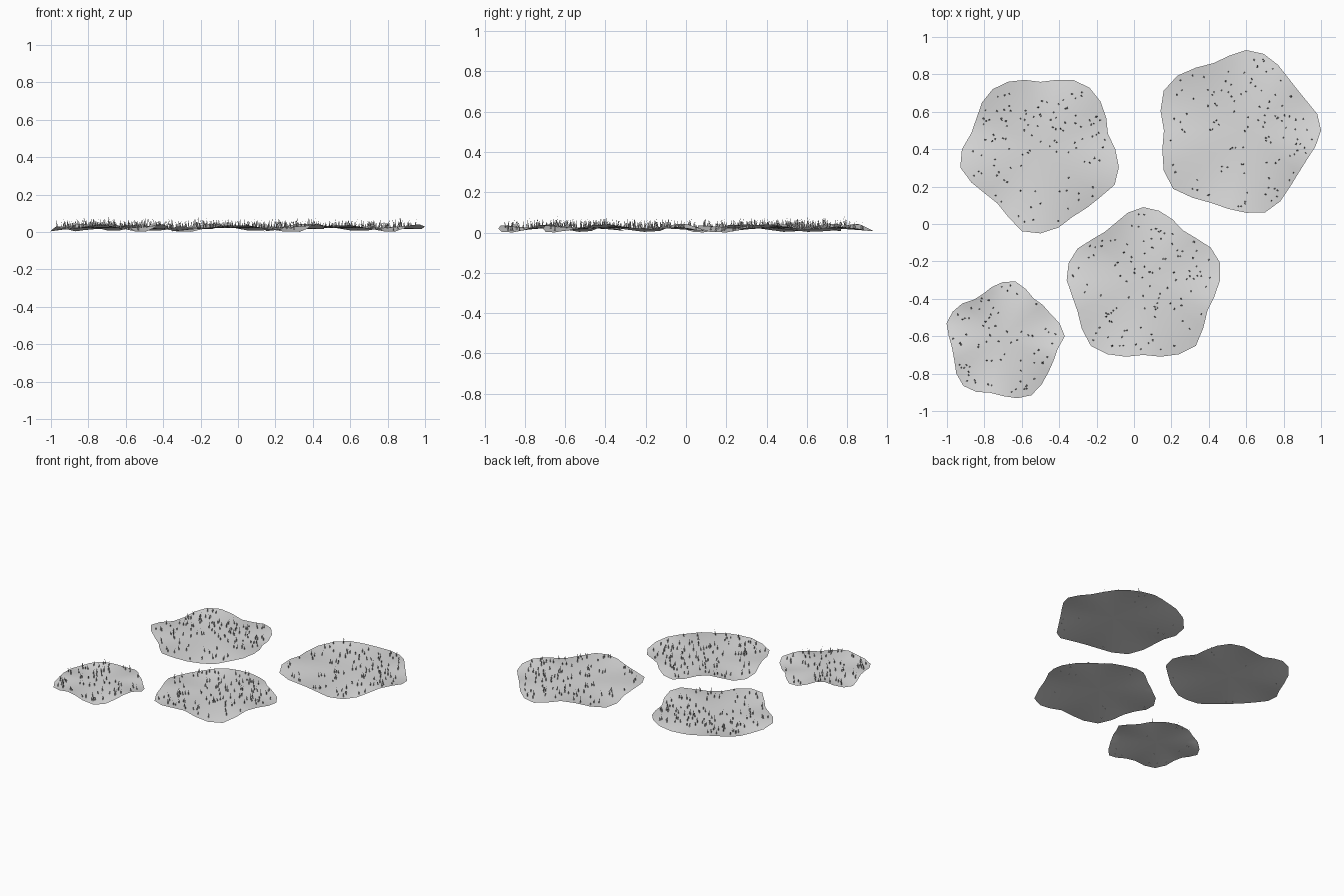
import bpy
import bmesh
import random
from math import sin, cos, pi, radians, sqrt
from mathutils import Vector

random.seed(7)
cube = bpy.data.objects.get("Cube")
if cube:
    bpy.data.objects.remove(cube, do_unlink=True)

# One pale grey for the ground and the grass
pale_grey = bpy.data.materials.new("pale grey")
pale_grey.use_nodes = True
colour = (0.72, 0.72, 0.72, 1)
pale_grey.diffuse_color = colour
pale_grey.node_tree.nodes["Principled BSDF"].inputs["Base Color"].default_value = colour

SEGMENTS = 28
RINGS = 10

# Each patch: name, centre, tuft count,
# and rim radii in hundredths, counter-clockwise from +x
PATCHES = [
    ("back_right", (-0.5, 0.4), 115,
     [40, 37, 39, 41, 42, 41, 38, 36, 38, 40, 41, 40, 38, 38,
      42, 44, 41, 38, 37, 40, 45, 45, 43, 40, 40, 41, 44, 43]),
    ("back_left", (0.6, 0.5), 120,
     [40, 39, 36, 35, 36, 39, 42, 43, 41, 40, 43, 47, 49, 47,
      44, 46, 49, 50, 46, 43, 43, 44, 45, 42, 38, 36, 36, 38]),
    ("front_middle", (0.05, -0.3), 115,
     [41, 42, 40, 36, 34, 36, 38, 39, 37, 34, 33, 35, 39, 41,
      41, 39, 39, 42, 45, 44, 42, 40, 42, 44, 45, 41, 38, 39]),
    ("front_right", (-0.7, -0.6), 75,
     [33, 31, 28, 27, 26, 28, 30, 29, 27, 25, 25, 28, 30, 31,
      29, 28, 29, 32, 34, 33, 31, 32, 34, 35, 33, 31, 30, 30]),
]


def surface_point(centre, radii, angle, t):
    """Point on the wavy sheet at an angle and a fraction t of the rim radius."""
    step = angle / (2 * pi) * SEGMENTS
    i = int(step)
    a, b = radii[i % SEGMENTS], radii[(i + 1) % SEGMENTS]
    r = (a + (b - a) * (step - i)) / 100 * t
    wave = 0.014 * cos(5 * (angle - radians(52))) + 0.009 * cos(3 * angle)
    z = 0.022 + wave * t ** 3
    return Vector((centre[0] + r * cos(angle), centre[1] + r * sin(angle), z))


def finish(bm, name):
    mesh = bpy.data.meshes.new(name)
    bm.to_mesh(mesh)
    bm.free()
    obj = bpy.data.objects.new(name, mesh)
    bpy.context.collection.objects.link(obj)
    mesh.materials.append(pale_grey)


def build_ground(name, centre, radii):
    bm = bmesh.new()
    hub = bm.verts.new(surface_point(centre, radii, 0, 0))
    inner = None
    for ring in range(1, RINGS + 1):
        outer = [bm.verts.new(surface_point(centre, radii,
                                            2 * pi * k / SEGMENTS, ring / RINGS))
                 for k in range(SEGMENTS)]
        for k in range(SEGMENTS):
            n = (k + 1) % SEGMENTS
            if inner:
                bm.faces.new((inner[k], outer[k], outer[n], inner[n]))
            else:
                bm.faces.new((hub, outer[k], outer[n]))
        inner = outer
    for face in bm.faces:
        face.smooth = True
    finish(bm, name + "_ground")


def add_blade(bm, root, heading, height):
    """A thin pointed blade that leans out along its heading."""
    out = Vector((cos(heading), sin(heading), 0))
    side = Vector((-out.y, out.x, 0)) * 0.004
    tip = root + out * height * 0.2 + Vector((0, 0, height))
    bm.faces.new([bm.verts.new(p) for p in (root - side, root + side, tip)])


def build_grass(name, centre, radii, count):
    bm = bmesh.new()
    for _ in range(count):
        angle = random.uniform(0, 2 * pi)
        t = 0.94 * sqrt(random.random())
        root = surface_point(centre, radii, angle, t)
        turn = random.uniform(0, 2 * pi)
        size = random.uniform(0.028, 0.052)
        # Two crossed blades of unequal height make a tuft
        add_blade(bm, root, turn, size)
        add_blade(bm, root, turn + 1.6, size * 0.7)
    finish(bm, name + "_grass")


for name, centre, count, radii in PATCHES:
    build_ground(name, centre, radii)
    build_grass(name, centre, radii, count)
